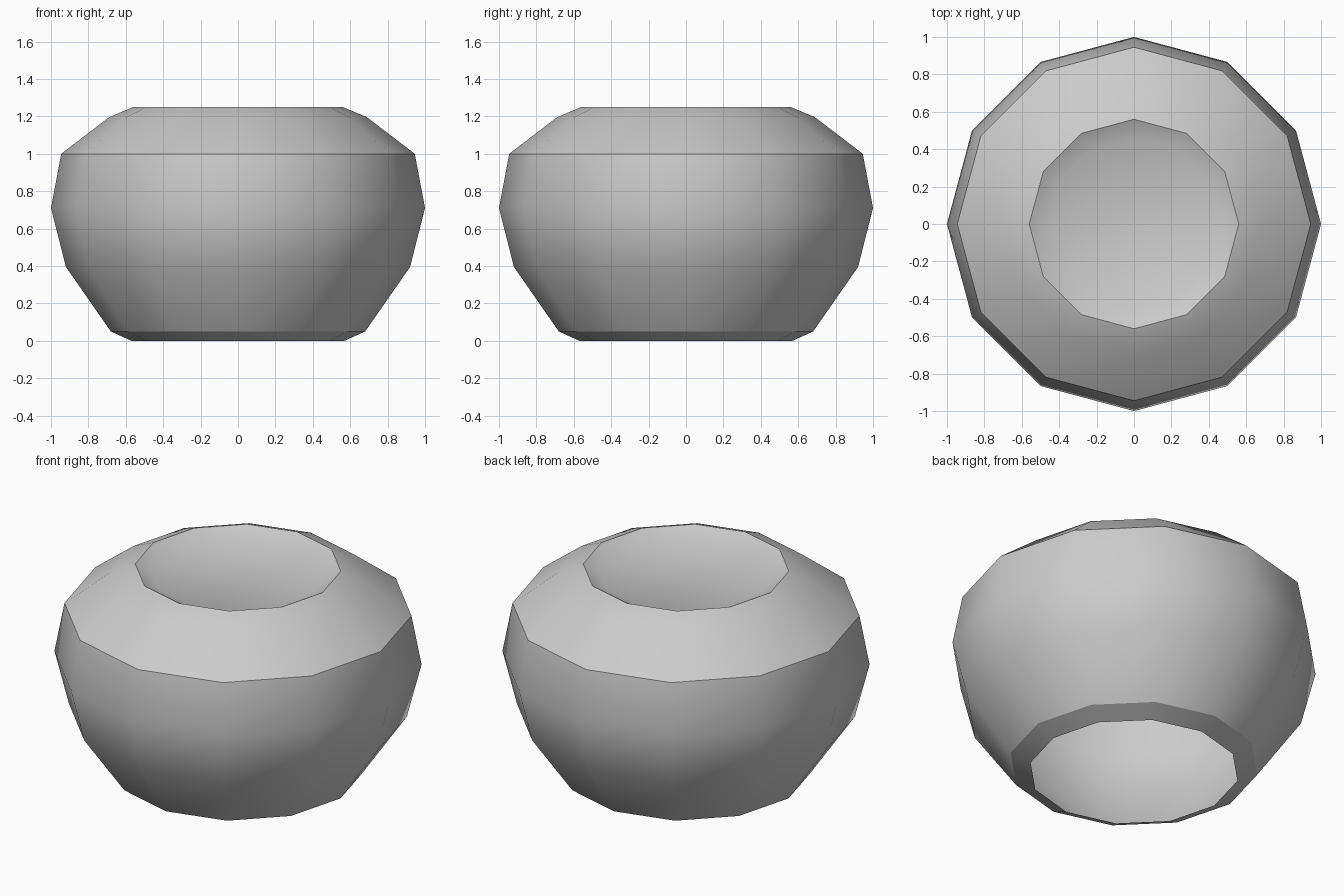
import bpy, bmesh, math

if "Cube" in bpy.data.objects:
    bpy.data.objects.remove(bpy.data.objects["Cube"])

SIDES = 12

def make_object(name, bm):
    bmesh.ops.recalc_face_normals(bm, faces=bm.faces)
    mesh = bpy.data.meshes.new(name)
    bm.to_mesh(mesh)
    bm.free()
    obj = bpy.data.objects.new(name, mesh)
    bpy.context.collection.objects.link(obj)
    return obj

def ring(bm, r, z):
    return [bm.verts.new((r * math.cos(2 * math.pi * i / SIDES),
                          r * math.sin(2 * math.pi * i / SIDES), z))
            for i in range(SIDES)]

# Round pot: open at the bottom, recessed flat top
profile = [(0.57, 0.0), (0.68, 0.05), (0.92, 0.395), (1.0, 0.71),
           (0.945, 1.0), (0.69, 1.195), (0.56, 1.25), (0.46, 1.20)]
bm = bmesh.new()
rings = [ring(bm, r, z) for r, z in profile]
for low, high in zip(rings, rings[1:]):
    for i in range(SIDES):
        j = (i + 1) % SIDES
        bm.faces.new((low[i], low[j], high[j], high[i]))
# Recessed top disc
top = bm.faces.new(rings[-1])
bm.normal_update()
if top.normal.z < 0:
    top.normal_flip()
pot = make_object("round_pot", bm)

# Soft shading up the walls, crisp vertical facets
bpy.context.view_layer.objects.active = pot
pot.select_set(True)
bpy.ops.object.shade_smooth_by_angle(angle=math.radians(29.9))
